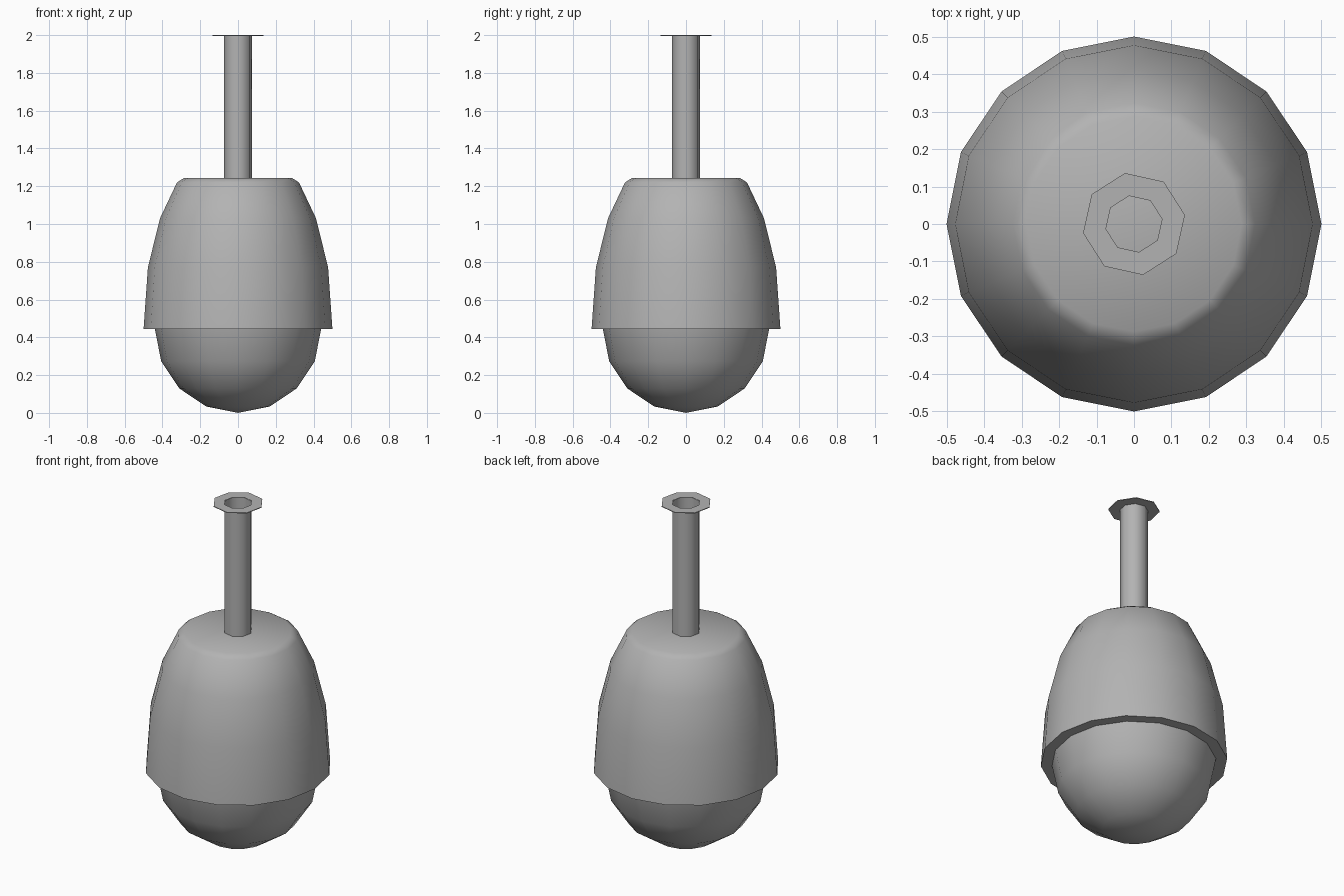
import bpy, bmesh
from math import cos, sin, pi, radians

if "Cube" in bpy.data.objects:
    bpy.data.objects.remove(bpy.data.objects["Cube"])

grey = bpy.data.materials.new("mid_grey")
grey.diffuse_color = (0.45, 0.45, 0.45, 1)
grey.use_nodes = True
grey.node_tree.nodes["Principled BSDF"].inputs["Base Color"].default_value = grey.diffuse_color


def lathe(name, profile, sides, start=0.0, smooth_angle=60):
    """Revolve (radius, z) points around z; a zero radius closes to a pole."""
    bm = bmesh.new()
    rings = []
    for r, z in profile:
        if r == 0:
            rings.append([bm.verts.new((0, 0, z))] * sides)
        else:
            angles = [start + 2 * pi * i / sides for i in range(sides)]
            rings.append([bm.verts.new((r * cos(a), r * sin(a), z)) for a in angles])
    for lo, hi in zip(rings, rings[1:]):
        for i in range(sides):
            j = (i + 1) % sides
            quad = list(dict.fromkeys((lo[i], lo[j], hi[j], hi[i])))
            bm.faces.new(quad)
    mesh = bpy.data.meshes.new(name)
    bm.to_mesh(mesh)
    bm.free()
    mesh.materials.append(grey)
    obj = bpy.data.objects.new(name, mesh)
    bpy.context.collection.objects.link(obj)
    bpy.ops.object.select_all(action='DESELECT')
    obj.select_set(True)
    bpy.context.view_layer.objects.active = obj
    bpy.ops.object.shade_smooth_by_angle(angle=radians(smooth_angle))
    return obj


# Bell-shaped housing with its underside rim
lathe("housing", [(0.44, 0.443), (0.5, 0.443), (0.477, 0.77), (0.413, 1.03),
                  (0.323, 1.22), (0.287, 1.243), (0, 1.243)], 16)

# Hemispherical lens dome
R, CZ = 0.44, 0.443
dome = [(R * sin(k * pi / 8), CZ - CZ * cos(k * pi / 8)) for k in range(5)]
lathe("lens_dome", dome, 16)

# Open hanging tube with a thin ceiling flange
lathe("hanging_tube", [(0.076, 1.243), (0.076, 1.997)], 8, radians(10))
lathe("ceiling_flange", [(0.076, 1.996), (0.138, 1.996), (0.138, 2.0), (0.076, 2.0)],
      8, radians(10))
